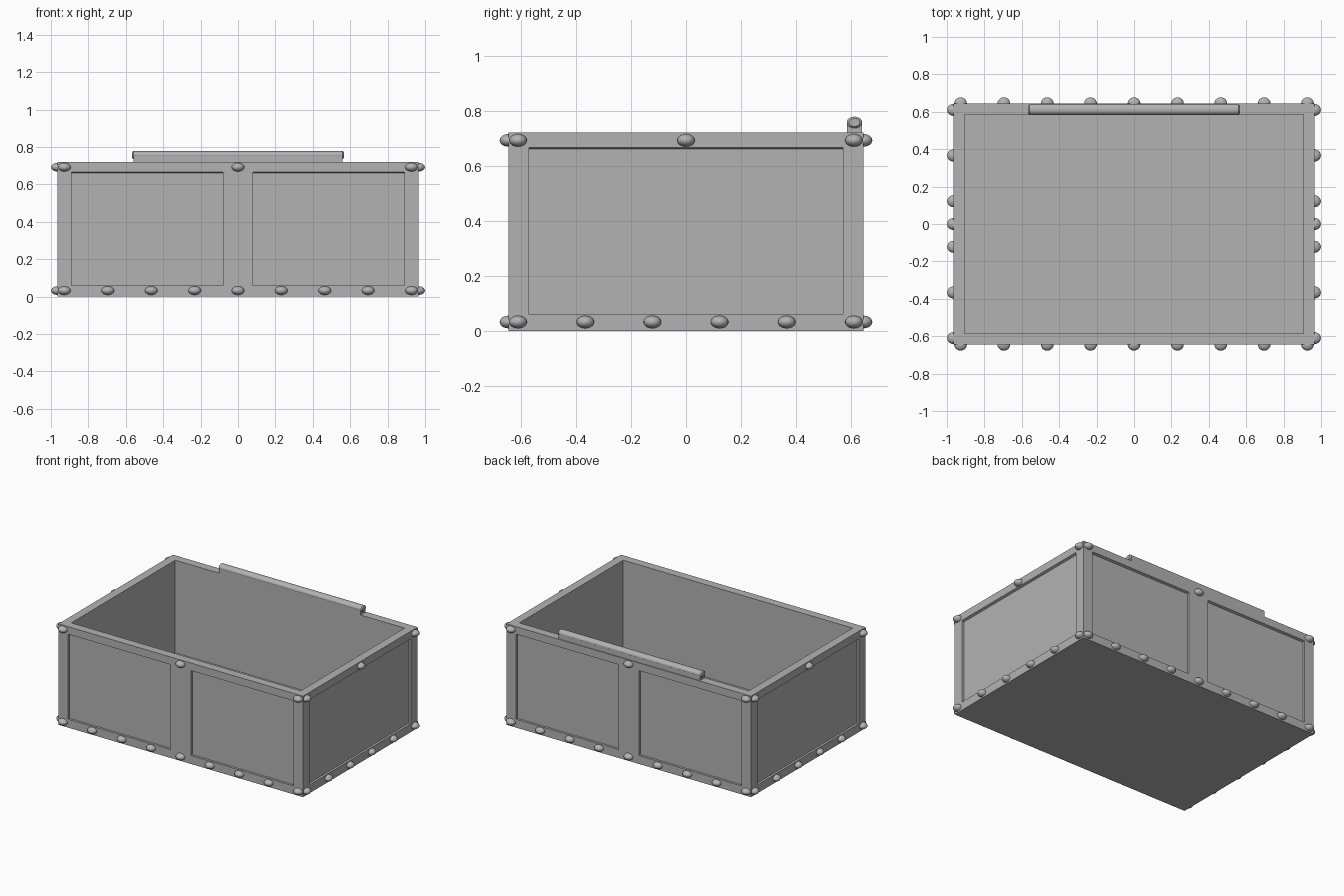
import bpy, bmesh, math
from mathutils import Matrix, Vector

if "Cube" in bpy.data.objects:
    bpy.data.objects.remove(bpy.data.objects["Cube"])

W, D, H = 0.965, 0.645, 0.72      # half width, half depth, height of the box
WALL, RECESS = 0.06, 0.016

grey = bpy.data.materials.new("grey metal")
grey.diffuse_color = (0.45, 0.45, 0.45, 1)
grey.use_nodes = True
grey.node_tree.nodes["Principled BSDF"].inputs["Base Color"].default_value = grey.diffuse_color


def finish(name, bm, smooth=False):
    bmesh.ops.recalc_face_normals(bm, faces=bm.faces)
    me = bpy.data.meshes.new(name)
    bm.to_mesh(me)
    bm.free()
    me.materials.append(grey)
    ob = bpy.data.objects.new(name, me)
    bpy.context.collection.objects.link(ob)
    if smooth:
        bpy.ops.object.select_all(action='DESELECT')
        ob.select_set(True)
        bpy.context.view_layer.objects.active = ob
        bpy.ops.object.shade_smooth_by_angle(angle=math.radians(40))
    return ob


def add_box(bm, lo, hi):
    lo, hi = Vector(lo), Vector(hi)
    m = Matrix.Translation((lo + hi) / 2) @ Matrix.Diagonal((*(hi - lo), 1))
    return bmesh.ops.create_cube(bm, size=1, matrix=m)['verts']


# Cutters: open cavity plus shallow panels whose top lip slopes slightly
cut = bmesh.new()
add_box(cut, (-W + WALL, -D + WALL, 0.06), (W - WALL, D - WALL, H + 0.2))


def panel(half_face, angle, a, b):
    verts = add_box(cut, (a, -half_face - RECESS, 0.06), (b, -half_face + RECESS, 0.672))
    for v in verts:
        if v.co.z > 0.5 and v.co.y > -half_face:
            v.co.z -= 0.012
    bmesh.ops.rotate(cut, verts=verts, matrix=Matrix.Rotation(angle, 3, 'Z'))


for i in (0, 1):
    panel(D, i * math.pi, -0.89, -0.08)
    panel(D, i * math.pi, 0.08, 0.89)
    panel(W, math.pi / 2 + i * math.pi, -0.57, 0.57)
cutter = finish("panel_cutter", cut)
cutter.hide_render = True

# Box body
bm = bmesh.new()
add_box(bm, (-W, -D, 0), (W, D, H))
body = finish("box_body", bm)
mod = body.modifiers.new("panels", 'BOOLEAN')
mod.operation = 'DIFFERENCE'
mod.solver = 'EXACT'
mod.object = cutter
bpy.context.view_layer.objects.active = body
bpy.ops.object.modifier_apply(modifier=mod.name)
bpy.data.objects.remove(cutter)

# Rivets along the bottom and top edges of all four sides
bm = bmesh.new()


def rivet(x, y, z):
    m = Matrix.Translation((x, y, z)) @ Matrix.Diagonal((0.034, 0.032, 0.023, 1))
    bmesh.ops.create_uvsphere(bm, u_segments=20, v_segments=12, radius=1, matrix=m)


for s in (-1, 1):
    for i in range(9):
        rivet(-0.928 + 0.232 * i, s * D, 0.032)
    for i in range(6):
        rivet(s * W, -0.61 + 0.244 * i, 0.032)
    for k in (-1, 0, 1):
        rivet(0.928 * k, s * D, 0.692)
        rivet(s * W, 0.61 * k, 0.692)
finish("rivets", bm, smooth=True)

# Hinge plate rising from the back wall
bm = bmesh.new()
add_box(bm, (-0.558, D - WALL, H - 0.02), (0.558, 0.64, 0.755))
finish("hinge_plate", bm)

# Hinge barrel: oval rod with chamfered ends
bm = bmesh.new()
rings = []
for x, k in ((-0.567, 0.7), (-0.56, 1), (0.56, 1), (0.567, 0.7)):
    rings.append([bm.verts.new((x, 0.612 + 0.028 * k * math.cos(a), 0.757 + 0.021 * k * math.sin(a)))
                  for a in (2 * math.pi * j / 24 for j in range(24))])
for r, q in zip(rings, rings[1:]):
    for j in range(24):
        bm.faces.new((r[j], r[j - 1], q[j - 1], q[j]))
bm.faces.new(rings[0])
bm.faces.new(rings[-1])
finish("hinge_barrel", bm, smooth=True)
